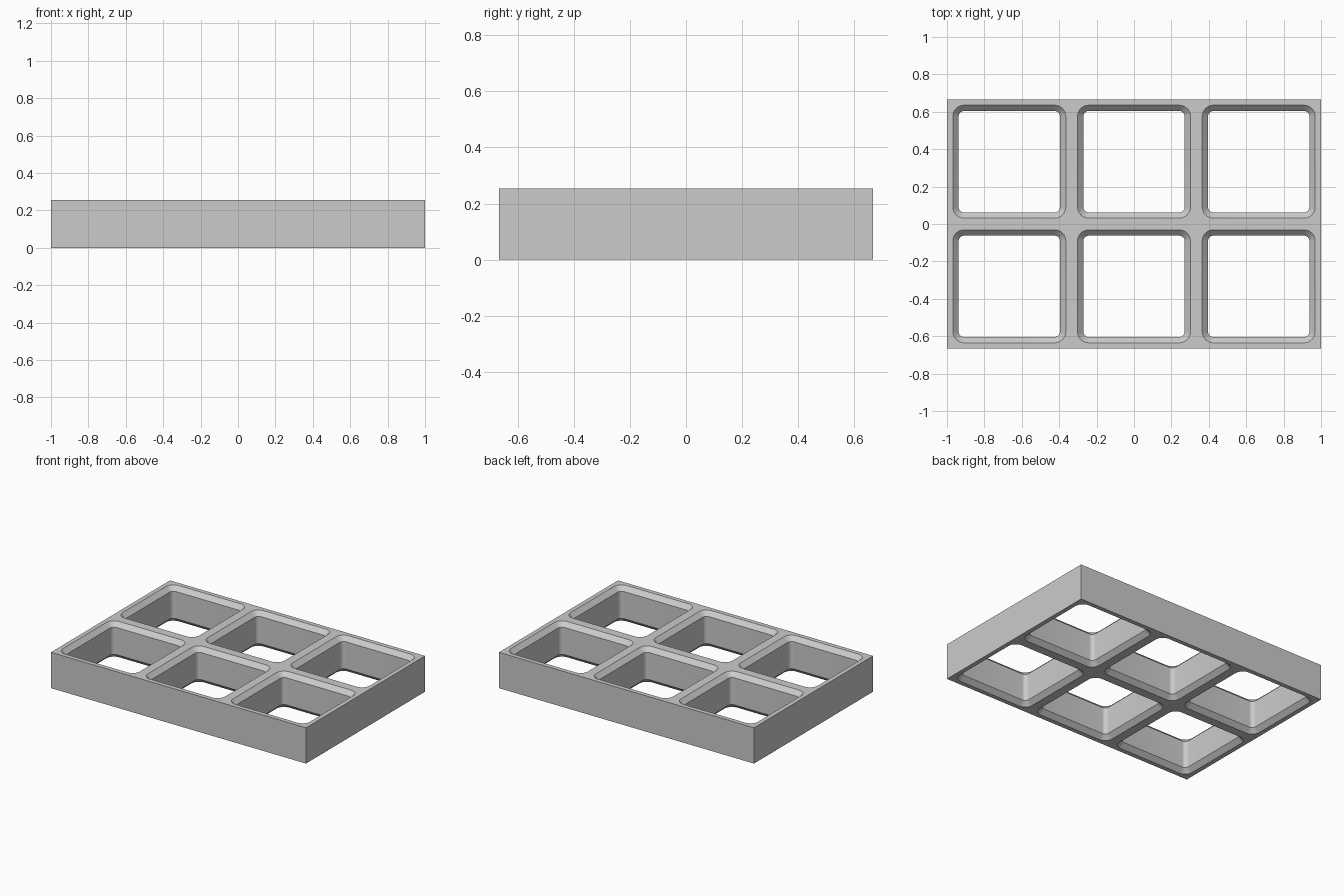
import bpy, bmesh
from math import cos, sin, pi, radians

cube = bpy.data.objects.get("Cube")
if cube:
    bpy.data.objects.remove(cube, do_unlink=True)

COLS, ROWS = 3, 2
PITCH = 2 / COLS         # cell spacing
HEIGHT = 0.254
MOUTH = 0.302            # half width of an opening at the faces
CHAMFER = 0.031
RADIUS = 0.06            # corner radius at the faces
SEGMENTS = 8
SIGNS = [(1, 1), (-1, 1), (-1, -1), (1, -1)]

grey = bpy.data.materials.new("light grey")
grey.use_nodes = True
grey.diffuse_color = (0.6, 0.6, 0.6, 1)
grey.node_tree.nodes["Principled BSDF"].inputs["Base Color"].default_value = (0.6, 0.6, 0.6, 1)


def rounded_loop(bm, cx, cy, inset, z):
    """Four corner arcs of a rounded square, each a list of vertices."""
    r = RADIUS - inset
    c = MOUTH - RADIUS
    arcs = []
    for k, (sx, sy) in enumerate(SIGNS):
        angles = [(k + i / SEGMENTS) * pi / 2 for i in range(SEGMENTS + 1)]
        arcs.append([bm.verts.new((cx + sx * c + r * cos(a), cy + sy * c + r * sin(a), z))
                     for a in angles])
    return arcs


def add_rim(bm, corners, arcs):
    """Flat face between the square cell edge and the rounded opening."""
    for k in range(4):
        for a, b in zip(arcs[k], arcs[k][1:]):
            bm.faces.new((corners[k], b, a))
        n = (k + 1) % 4
        bm.faces.new((corners[k], corners[n], arcs[n][0], arcs[k][-1]))


def add_cell(bm, col, row):
    cx = (col - (COLS - 1) / 2) * PITCH
    cy = (row - (ROWS - 1) / 2) * PITCH
    levels = [(0, 0), (CHAMFER, CHAMFER), (CHAMFER, HEIGHT - CHAMFER), (0, HEIGHT)]
    loops = [rounded_loop(bm, cx, cy, inset, z) for inset, z in levels]
    bottom, top = [[bm.verts.new((cx + sx * PITCH / 2, cy + sy * PITCH / 2, z))
                    for sx, sy in SIGNS] for z in (0, HEIGHT)]
    add_rim(bm, bottom, loops[0])
    add_rim(bm, top, loops[-1])
    # chamfered mouth, straight wall, chamfered mouth
    rings = [sum(arcs, []) for arcs in loops]
    for low, high in zip(rings, rings[1:]):
        for i in range(len(low)):
            j = (i + 1) % len(low)
            bm.faces.new((low[i], low[j], high[j], high[i]))
    # outside walls, only on the edge of the grid
    outside = [row == ROWS - 1, col == 0, row == 0, col == COLS - 1]
    for k in range(4):
        if outside[k]:
            n = (k + 1) % 4
            bm.faces.new((bottom[k], bottom[n], top[n], top[k]))


# grid frame
bm = bmesh.new()
for col in range(COLS):
    for row in range(ROWS):
        add_cell(bm, col, row)
bmesh.ops.remove_doubles(bm, verts=bm.verts, dist=0.0001)
bmesh.ops.recalc_face_normals(bm, faces=bm.faces)
mesh = bpy.data.meshes.new("grid_frame")
bm.to_mesh(mesh)
bm.free()
mesh.materials.append(grey)
frame = bpy.data.objects.new("grid_frame", mesh)
bpy.context.collection.objects.link(frame)

bpy.ops.object.select_all(action='DESELECT')
frame.select_set(True)
bpy.context.view_layer.objects.active = frame
bpy.ops.object.shade_smooth_by_angle(angle=radians(30))
